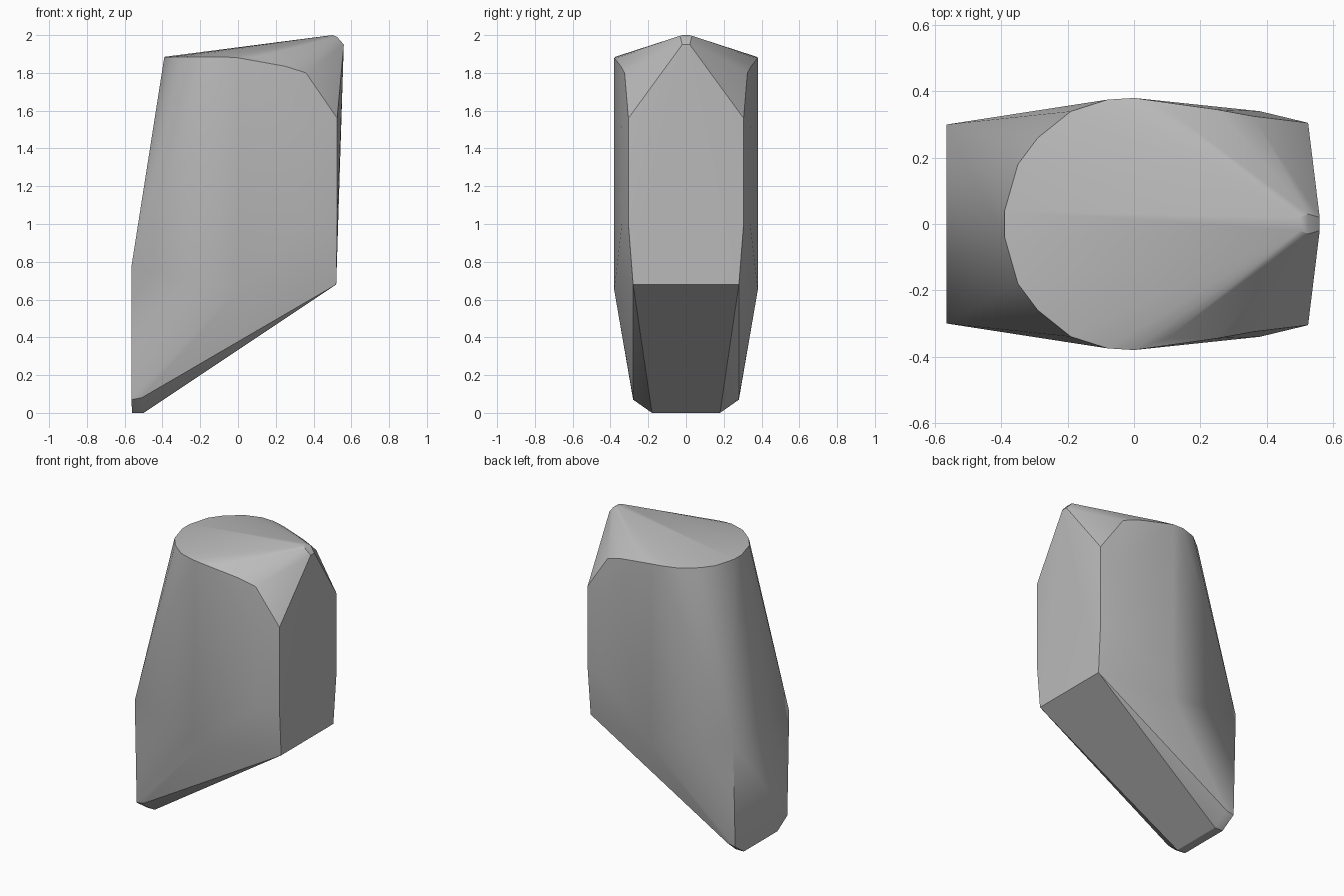
import bpy, bmesh, math

cube = bpy.data.objects.get("Cube")
if cube:
    bpy.data.objects.remove(cube, do_unlink=True)

# Stone colour
stone = bpy.data.materials.new("stone_grey")
stone.use_nodes = True
colour = (0.5, 0.5, 0.5, 1)
stone.diffuse_color = colour
stone.node_tree.nodes["Principled BSDF"].inputs["Base Color"].default_value = colour

# Corners of one half, mirrored across y
foot = [(-0.56, 0.18, 0), (-0.5, 0.18, 0), (-0.565, 0.28, 0.07), (-0.51, 0.28, 0.08)]
body = [(-0.565, 0.3, 0.77), (0, 0.38, 0.65), (0.52, 0.28, 0.68),
        (0.525, 0.305, 1.0), (0.525, 0.305, 1.56), (0.38, 0.34, 1.0), (0.38, 0.34, 1.5)]
rim = [(-0.39, 0.04, 1.885), (-0.37, 0.11, 1.885), (-0.35, 0.18, 1.885),
       (-0.29, 0.26, 1.885), (-0.19, 0.34, 1.885), (-0.08, 0.375, 1.885),
       (0, 0.38, 1.88), (0.1, 0.345, 1.885), (0.25, 0.345, 1.835), (0.36, 0.325, 1.8)]
peak = [(0.5, 0.02, 2), (0.525, 0.03, 1.99), (0.56, 0.02, 1.95)]

# Faceted convex boulder wrapped around the corners
bm = bmesh.new()
for x, y, z in foot + body + rim + peak:
    for side in (-1, 1):
        bm.verts.new((x, side * y, z))
hull = bmesh.ops.convex_hull(bm, input=bm.verts)
loose = {v for v in hull["geom_interior"] + hull["geom_unused"]
         if isinstance(v, bmesh.types.BMVert)}
bmesh.ops.delete(bm, geom=list(loose), context="VERTS")
bmesh.ops.dissolve_limit(bm, angle_limit=math.radians(1),
                         verts=bm.verts, edges=bm.edges)
bmesh.ops.recalc_face_normals(bm, faces=bm.faces)
mesh = bpy.data.meshes.new("boulder")
bm.to_mesh(mesh)
bm.free()
mesh.materials.append(stone)
boulder = bpy.data.objects.new("boulder", mesh)
bpy.context.collection.objects.link(boulder)

# Soft shading with crisp main edges
bpy.context.view_layer.objects.active = boulder
boulder.select_set(True)
bpy.ops.object.shade_smooth_by_angle(angle=math.radians(30))
